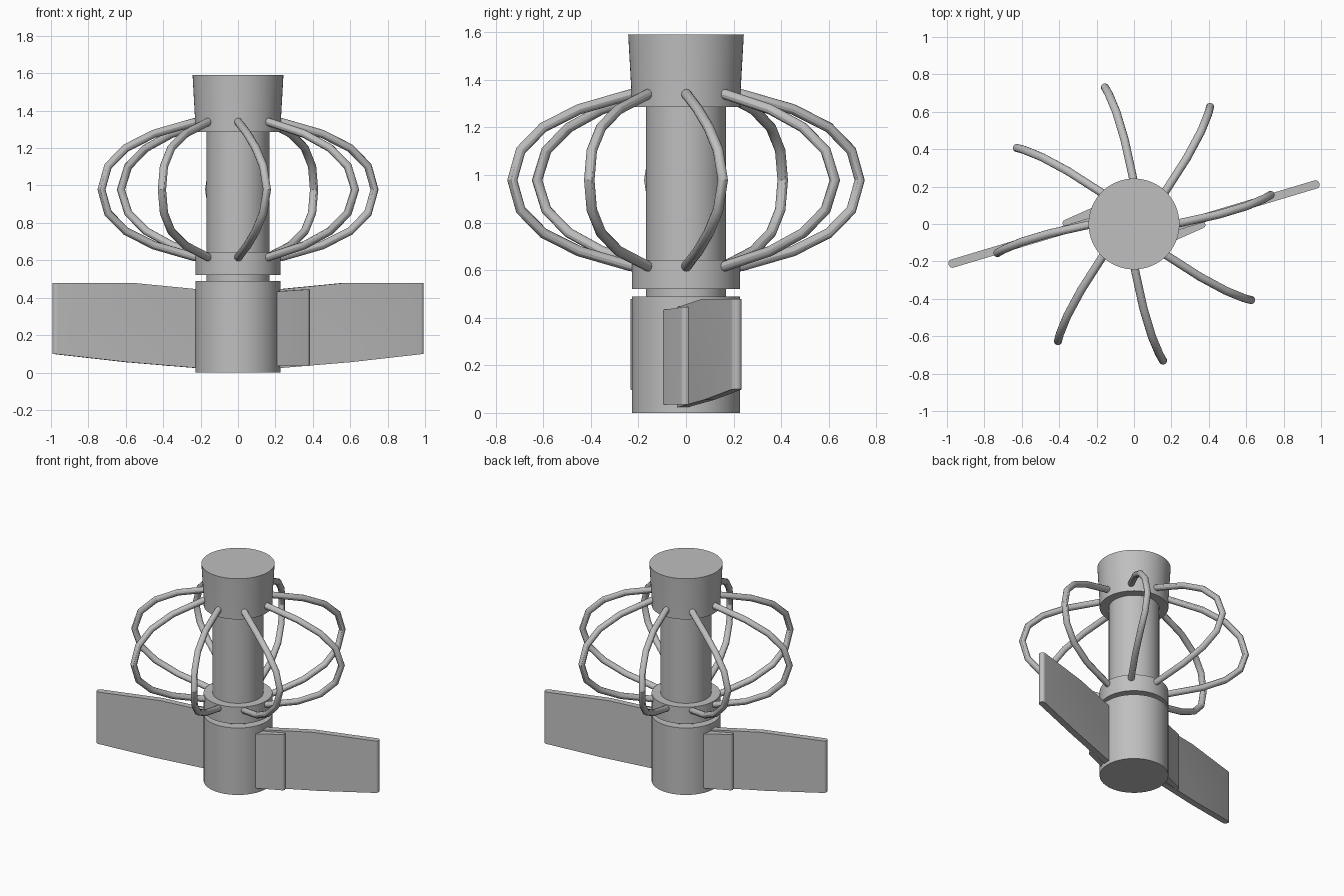
import bpy
import bmesh
import math
from mathutils import Vector

cube = bpy.data.objects.get("Cube")
if cube:
    bpy.data.objects.remove(cube, do_unlink=True)

grey = bpy.data.materials.new("plain_grey")
grey.use_nodes = True
COLOUR = (0.52, 0.52, 0.52, 1)
grey.diffuse_color = COLOUR
grey.node_tree.nodes["Principled BSDF"].inputs["Base Color"].default_value = COLOUR


def finish(obj):
    """Give the object its material and smooth shading with sharp edges."""
    if not obj.data.materials:
        obj.data.materials.append(grey)
    bpy.ops.object.select_all(action="DESELECT")
    obj.select_set(True)
    bpy.context.view_layer.objects.active = obj
    bpy.ops.object.shade_smooth_by_angle(angle=math.radians(30))
    return obj


def from_bmesh(name, bm):
    bmesh.ops.recalc_face_normals(bm, faces=bm.faces)
    mesh = bpy.data.meshes.new(name)
    bm.to_mesh(mesh)
    bm.free()
    obj = bpy.data.objects.new(name, mesh)
    bpy.context.collection.objects.link(obj)
    return finish(obj)


def turned(name, profile, sides=64):
    """Closed solid of revolution from (radius, height) points."""
    bm = bmesh.new()
    rings = []
    for r, z in profile:
        angles = [math.tau * i / sides for i in range(sides)]
        rings.append([bm.verts.new((r * math.cos(a), r * math.sin(a), z)) for a in angles])
    for low, high in zip(rings, rings[1:]):
        for i in range(sides):
            j = (i + 1) % sides
            bm.faces.new((low[i], low[j], high[j], high[i]))
    bm.faces.new(rings[0])
    bm.faces.new(rings[-1])
    return from_bmesh(name, bm)


def plate(name, outline, start, angle, thickness, rounding):
    """Upright plate with an (along, height) outline and rounded outer end."""
    bm = bmesh.new()
    along = Vector((math.cos(angle), math.sin(angle), 0))
    side = Vector((-along.y, along.x, 0)) * thickness / 2
    base = Vector((start[0], start[1], 0))
    front, back = [
        [bm.verts.new(base + along * d + Vector((0, 0, z)) + side * s) for d, z in outline]
        for s in (-1, 1)]
    bm.faces.new(front)
    bm.faces.new(back[::-1])
    n = len(outline)
    for i in range(n):
        j = (i + 1) % n
        bm.faces.new((front[i], front[j], back[j], back[i]))
    # round the vertical edges of the outer end
    reach = max(d for d, z in outline)
    tips = [e for e in bm.edges
            if all((v.co - base).dot(along) > reach - 0.001 for v in e.verts)
            and abs(e.verts[0].co.z - e.verts[1].co.z) > 0.1]
    bmesh.ops.bevel(bm, geom=tips, offset=rounding, segments=5, profile=0.5, affect="EDGES")
    return from_bmesh(name, bm)


def turned_copy(obj, name, angle):
    copy = bpy.data.objects.new(name, obj.data)
    copy.rotation_euler.z = angle
    bpy.context.collection.objects.link(copy)


# Central body
turned("base_drum", [(0.228, 0), (0.228, 0.49)])
turned("shaft", [(0.168, 0.45), (0.168, 1.32)])
turned("lower_collar", [(0.228, 0.52), (0.228, 0.643)])
turned("top_cap", [(0.228, 1.285), (0.23, 1.36), (0.243, 1.59)])

# Two offset blades on the drum, each backed by a short bracket
blade_angle = math.atan(0.3)
blade_outline = [(0.12, 0.015), (0.62, 0.055), (1.035, 0.1),
                 (1.035, 0.478), (0.58, 0.478), (0.12, 0.435)]
blade = plate("left_blade", blade_outline, (0, -0.08), blade_angle, 0.045, 0.02)
turned_copy(blade, "right_blade", math.pi)

bracket_outline = [(0, 0.035), (0.25, 0.035), (0.25, 0.445), (0, 0.43)]
bracket = plate("left_bracket", bracket_outline, (0.15, -0.095), math.radians(24), 0.045, 0.018)
turned_copy(bracket, "right_bracket", math.pi)

# Bowed tubes: (outward, sideways, height above the middle)
half = [(0.2, 0, 0.365), (0.235, 0.003, 0.36), (0.45, 0.05, 0.298),
        (0.6, 0.095, 0.222), (0.695, 0.135, 0.125), (0.73, 0.155, 0)]
path = half + [(x, y, -z) for x, y, z in half[-2::-1]]
curve = bpy.data.curves.new("bowed_tube", "CURVE")
curve.dimensions = "3D"
curve.bevel_depth = 0.022
curve.bevel_resolution = 4
curve.use_fill_caps = True
spline = curve.splines.new("POLY")
spline.points.add(len(path) - 1)
for point, (x, y, z) in zip(spline.points, path):
    point.co = (x, y, z + 0.978, 1)
tube = bpy.data.objects.new("bowed_tube_1", curve)
bpy.context.collection.objects.link(tube)
bpy.ops.object.select_all(action="DESELECT")
tube.select_set(True)
bpy.context.view_layer.objects.active = tube
bpy.ops.object.convert(target="MESH")
tube = finish(bpy.context.view_layer.objects.active)
for i in range(1, 8):
    turned_copy(tube, f"bowed_tube_{i + 1}", math.tau * i / 8)
